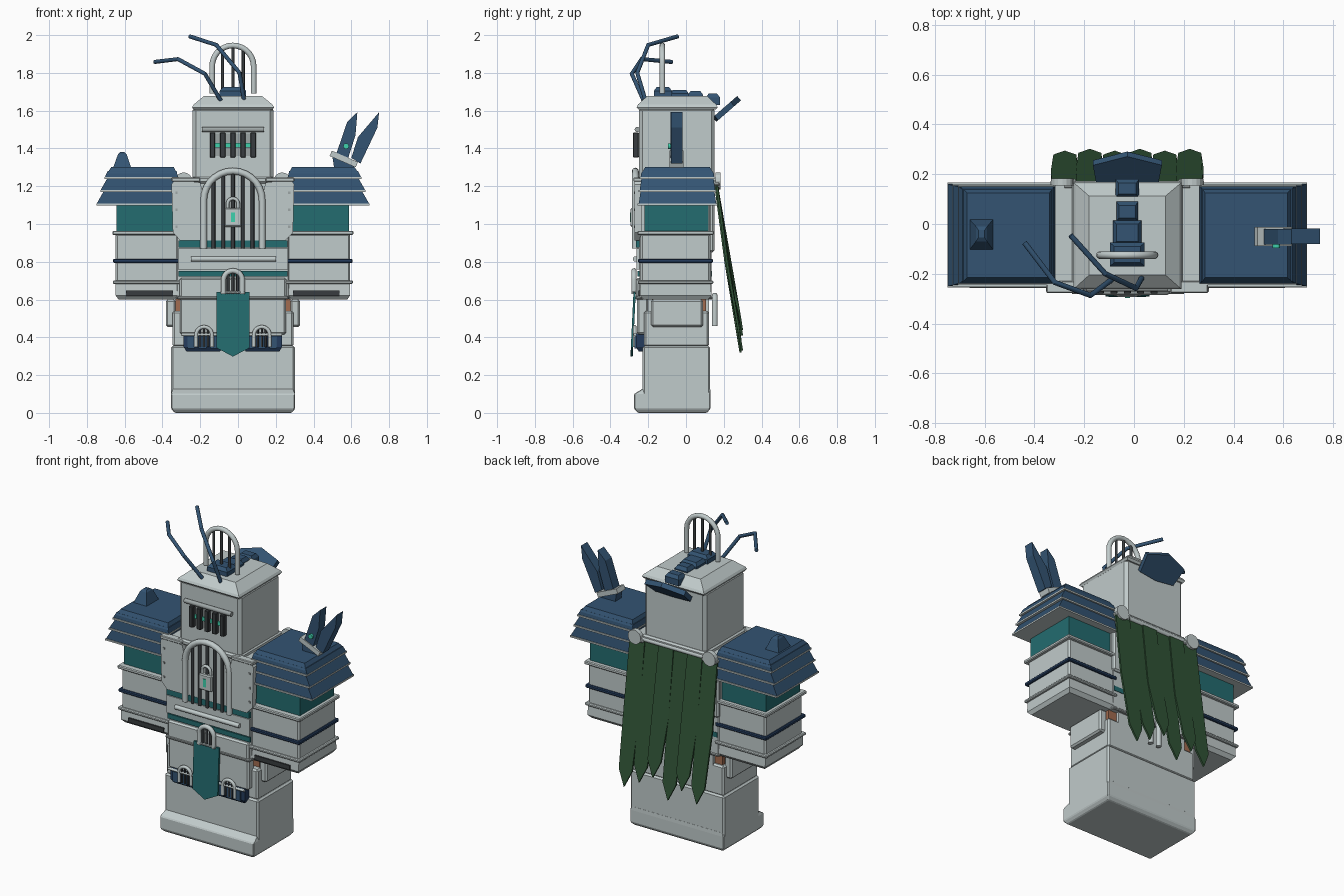
import bpy, bmesh, math

if "Cube" in bpy.data.objects:
    bpy.data.objects.remove(bpy.data.objects["Cube"])

CX = -0.027  # mirror plane of the body


def material(name, c):
    m = bpy.data.materials.new(name)
    m.diffuse_color = (*c, 1)
    m.use_nodes = True
    m.node_tree.nodes["Principled BSDF"].inputs["Base Color"].default_value = m.diffuse_color
    return m


STONE = material("pale_stone", (.53, .595, .595))
TRIM = material("grey_trim", (.34, .38, .38))
DARK = material("dark_iron", (.04, .046, .05))
NAVY = material("blue_armour", (.033, .088, .17))
DEEP = material("deep_blue", (.018, .046, .11))
TEAL = material("teal_cloth", (.017, .15, .16))
GREEN = material("green_cape", (.029, .086, .036))
GLOW = material("glow_green", (.05, .64, .42))
BROWN = material("brown_leather", (.36, .15, .08))


def finish(bm, name, mat, bevel=0):
    bmesh.ops.recalc_face_normals(bm, faces=bm.faces)
    me = bpy.data.meshes.new(name)
    bm.to_mesh(me)
    bm.free()
    me.materials.append(mat)
    ob = bpy.data.objects.new(name, me)
    bpy.context.collection.objects.link(ob)
    if bevel:
        b = ob.modifiers.new("bevel", 'BEVEL')
        b.width, b.segments = bevel, 1
    return ob


def loft(name, mat, rects, bevel=0):
    """Stack of rectangles (x0, x1, y0, y1, z) joined into a solid."""
    bm = bmesh.new()
    rings = [[bm.verts.new(p) for p in ((a, c, z), (b, c, z), (b, d, z), (a, d, z))]
             for a, b, c, d, z in rects]
    for lo, hi in zip(rings, rings[1:]):
        for i in range(4):
            bm.faces.new((lo[i], lo[(i + 1) % 4], hi[(i + 1) % 4], hi[i]))
    bm.faces.new(rings[0])
    bm.faces.new(rings[-1])
    return finish(bm, name, mat, bevel)


def box(name, mat, x0, x1, y0, y1, z0, z1, bevel=0):
    return loft(name, mat, [(x0, x1, y0, y1, z0), (x0, x1, y0, y1, z1)], bevel)


def slab(name, mat, pts, off):
    """Polygon of 3D points thickened along an offset vector."""
    bm = bmesh.new()
    lo = [bm.verts.new(p) for p in pts]
    hi = [bm.verts.new([a + b for a, b in zip(p, off)]) for p in pts]
    n = len(pts)
    bm.faces.new(lo)
    bm.faces.new(hi)
    for i in range(n):
        bm.faces.new((lo[i], lo[(i + 1) % n], hi[(i + 1) % n], hi[i]))
    return finish(bm, name, mat)


def plate(name, mat, xz, y0, y1):
    return slab(name, mat, [(x, y0, z) for x, z in xz], (0, y1 - y0, 0))


def tube(name, mat, pts, r, res=5):
    cu = bpy.data.curves.new(name, 'CURVE')
    cu.dimensions, cu.bevel_depth, cu.bevel_resolution = '3D', r, res
    cu.use_fill_caps = True
    sp = cu.splines.new('POLY')
    sp.points.add(len(pts) - 1)
    for p, co in zip(sp.points, pts):
        p.co = (*co, 1)
    cu.materials.append(mat)
    ob = bpy.data.objects.new(name, cu)
    bpy.context.collection.objects.link(ob)
    bpy.ops.object.select_all(action='DESELECT')
    ob.select_set(True)
    bpy.context.view_layer.objects.active = ob
    bpy.ops.object.convert(target='MESH')
    bpy.ops.object.shade_smooth_by_angle()


def arch(name, x, y, z0, top, w, r, mat=STONE, bars=0):
    """Shackle-shaped tube with optional upright bars inside."""
    zc = top - w
    arc = [(x - w * math.cos(math.pi * i / 14), y, zc + w * math.sin(math.pi * i / 14)) for i in range(15)]
    tube(name, mat, [(x - w, y, z0)] + arc + [(x + w, y, z0)], r)
    for i in range(bars):
        dx = w * (2 * (i + 1) / (bars + 1) - 1)
        h = zc + math.sqrt(w * w - dx * dx)
        tube(f"{name}_bar_{i}", DARK, [(x + dx, y, z0), (x + dx, y, h)], r * .55)


def disc(name, mat, x, y, z, r, depth):
    plate(name, mat, [(x + r * math.cos(i * math.pi / 8), z + r * math.sin(i * math.pi / 8))
                      for i in range(16)], y, y + depth)


def mx(side, a, b):
    """Span given for the left side, mirrored when side is +1."""
    return (a, b) if side < 0 else (2 * CX - b, 2 * CX - a)


# legs, boots and lower torso
loft("boots", STONE, [(-.335, .285, -.255, .11, 0), (-.354, .302, -.275, .13, .022),
                      (-.354, .302, -.275, .13, .10), (-.345, .292, -.23, .128, .128)], .005)
box("legs", STONE, -.354, .302, -.23, .128, .09, .355, .01)
box("thighs", STONE, -.347, .293, -.222, .122, .35, .54, .01)
box("hips", BROWN, -.33, .278, -.18, .105, .50, .66)
box("pelvis", STONE, -.275, .22, -.222, .122, .50, .66)

# torso
box("torso", STONE, -.33, .276, -.245, .135, .60, 1.225, .01)
box("torso_back_plate", STONE, -.33, .276, .12, .15, .85, 1.22, .01)
box("collar", STONE, CX - .222, CX + .222, -.262, .165, 1.215, 1.25, .01)
box("waist_band", TEAL, -.315, .262, -.256, .138, .722, .752)
box("chest_band", TEAL, -.315, .262, -.264, .138, .875, .912)
box("belly_plate", STONE, -.318, .264, -.262, -.20, .76, .87)
box("belt_plate", STONE, -.31, .256, -.264, -.20, .605, .715, .01)
box("belt_rim", TRIM, -.322, .268, -.268, .14, .60, .618, .005)
tube("belly_bar", STONE, [(-.25, -.268, .815), (.20, -.268, .815)], .014)

# arched chest gate
gate = [(CX - .155 * math.cos(i * math.pi / 12), 1.125 + .155 * math.sin(i * math.pi / 12)) for i in range(13)]
plate("gate_panel", STONE, [(CX - .155, .912)] + gate + [(CX + .155, .912)], -.262, -.24)
arch("chest_gate", CX, -.268, .87, 1.28, .155, .018, STONE, 5)
box("gate_lock", STONE, CX - .045, CX + .045, -.293, -.262, .985, 1.085, .006)
box("lock_keyhole", GLOW, CX - .01, CX + .01, -.297, -.292, 1.01, 1.06)
arch("lock_shackle", CX, -.278, 1.08, 1.135, .028, .009)

for s, tag in ((-1, "left"), (1, "right")):
    # chest wing plate with rim and rivets
    xs = [-.352, -.335, -.20, -.185, -.185, -.305, -.345]
    zs = [1.21, 1.235, 1.22, 1.16, .912, .912, .955]
    plate(f"{tag}_chest_plate", STONE, [(x if s < 0 else 2 * CX - x, z) for x, z in zip(xs, zs)], -.272, -.235)
    a, b = mx(s, -.352, -.20)
    box(f"{tag}_chest_rim", STONE, a, b, -.278, -.23, 1.224, 1.245, .004)
    for z in (.98, 1.07, 1.16):
        a, b = mx(s, -.332, -.32)
        box(f"{tag}_rivet_{z}", TRIM, a, b, -.276, -.27, z, z + .012)
    a, b = mx(s, -.335, -.23)
    box(f"{tag}_shoulder_strap", STONE, a, b, -.25, .18, 1.20, 1.225, .008)
    # arm
    a, b = mx(s, -.642, -.335)
    box(f"{tag}_upper_arm", TEAL, a, b, -.22, .12, .92, 1.14)
    a, b = mx(s, -.648, -.315)
    box(f"{tag}_forearm", STONE, a, b, -.24, .13, .685, .95, .01)
    c, d = mx(s, -.632, -.325)
    loft(f"{tag}_cuff", STONE, [(c, d, -.225, .115, .60), (a, b, -.245, .135, .622), (a, b, -.24, .13, .69)])
    for part, z, h, mat, o in (("top_rim", .953, .011, STONE, .017), ("band", .805, .011, DEEP, .013),
                               ("cuff_rim", .692, .009, STONE, .015)):
        box(f"{tag}_arm_{part}", mat, a - o, b + o, -.24 - o, .13 + o, z - h, z + h, .005)
    a, b = mx(s, -.592, -.345)
    box(f"{tag}_cuff_plate", DARK, a, b, -.252, -.235, .62, .648)
    # layered shoulder armour with pale edges
    for i, (lo, hi, o0, o1) in enumerate(((1.108, 1.175, -.748, -.71), (1.18, 1.245, -.727, -.69),
                                          (1.248, 1.28, -.705, -.69))):
        a, b = mx(s, o0, -.318)
        c, d = mx(s, o1, -.325)
        g = .005 * i
        loft(f"{tag}_shoulder_tier_{i}", NAVY, [(a, b, -.25 + g, .16 - g, lo), (c, d, -.24 + g, .15 - g, hi)])
        box(f"{tag}_shoulder_edge_{i}", STONE, a - .002, b + .002, -.256 + g, .166 - g, lo - .01, lo)
    a, b = mx(s, -.70, -.318)
    c, d = mx(s, -.67, -.34)
    loft(f"{tag}_shoulder_cap", NAVY, [(a, b, -.24, .15, 1.25), (a + .006, b - .006, -.237, .147, 1.268),
                                       (c, d, -.215, .125, 1.302)])
    # hip plates
    a, b = mx(s, -.382, -.33)
    box(f"{tag}_hip_plate", STONE, a, b, -.185, .09, .455, .60, .01)
    # front skirt panels with small gates
    a, b = mx(s, -.308, -.09)
    box(f"{tag}_skirt_plate", STONE, a, b, -.26, -.20, .415, .61, .01)
    a, b = mx(s, -.288, -.08)
    loft(f"{tag}_skirt_base", DEEP, [(a + .015, b - .015, -.25, -.2, .325), (a, b, -.265, -.2, .35),
                                     (a, b, -.265, -.2, .42)])
    for i in range(3):
        box(f"{tag}_skirt_stud_{i}", NAVY, a + .02 + i * .06, a + .06 + i * .06, -.272, -.26, .34, .405)
    gx = sum(mx(s, -.235, -.125)) / 2
    arch(f"{tag}_skirt_gate", gx, -.272, .35, .455, .042, .010, STONE, 3)
    tube(f"{tag}_skirt_rail", STONE, [(a - .01, -.27, .415), (b, -.27, .415)], .008)
    # cape clasp
    disc(f"{tag}_cape_clasp", STONE, sum(mx(s, -.33, -.245)) / 2, .155, 1.228, .045, .028)

# loincloth and its gate
slab("loincloth", TEAL, [(-.115, -.278, .64), (.062, -.278, .64), (.062, -.292, .345), (CX, -.294, .298),
                         (-.115, -.292, .345)], (0, .012, 0))
arch("loin_gate", CX, -.275, .63, .752, .05, .014, STONE, 3)
box("loin_clasp", STONE, CX - .065, CX + .065, -.285, -.255, .632, .645, .004)
arch("back_gate", CX, .152, .46, .62, .03, .016)

# head
box("head", STONE, -.24, .188, -.248, .152, 1.23, 1.62, .018)
loft("head_roof", STONE, [(-.235, .183, -.25, .158, 1.605), (-.243, .191, -.262, .168, 1.618),
                          (-.235, .183, -.255, .16, 1.632), (-.18, .126, -.205, .112, 1.678)])
tube("brow_bar", TRIM, [(-.19, -.258, 1.50), (.137, -.258, 1.50)], .014)
box("visor_recess", TRIM, -.147, .093, -.254, -.24, 1.36, 1.48)
box("visor_glow", GLOW, -.14, .086, -.262, -.25, 1.406, 1.43)
for i in range(5):
    x = CX + (i - 2) * .054
    box(f"visor_bar_{i}", DARK, x - .014, x + .014, -.28, -.25, 1.352, 1.485, .003)

# crest blocks, head gate, rear fan
for i, (w, y0, y1, z) in enumerate(((.07, -.17, -.075, 1.725), (.058, -.085, .015, 1.71),
                                    (.044, .01, .09, 1.705), (.048, .105, .18, 1.69))):
    loft(f"crest_block_{i}", NAVY, [(CX - w, CX + w, y0, y1, 1.63), (CX - w, CX + w, y0, y1, z - .02),
                                    (CX - w * .75, CX + w * .75, y0 + .015, y1 - .015, z)])
arch("head_gate", CX, -.125, 1.69, 1.945, .11, .015, STONE, 3)
fan = [(-.15, .165), (-.165, .25), (CX, .285), (.112, .25), (.096, .165), (CX, .155)]
slab("rear_fan", NAVY, [(x, y + .006, 1.55 + (y - .165) * .87) for x, y in fan], (0, -.02, .023))

# antennae
tube("long_antenna", NAVY, [(-.092, -.225, 1.655), (-.175, -.287, 1.795), (-.318, -.235, 1.873), (-.44, -.075, 1.858)], .011)
tube("tall_antenna", NAVY, [(.032, -.215, 1.655), (.008, -.258, 1.80), (-.115, -.20, 1.948), (-.255, -.045, 1.993)], .011)

# shoulder spike and twin horns
loft("shoulder_spike", NAVY, [(-.662, -.565, -.105, .02, 1.295), (-.635, -.59, -.07, -.01, 1.37), (-.625, -.60, -.055, -.025, 1.38)])
plate("inner_horn", NAVY, [(.52, 1.37), (.578, 1.54), (.632, 1.592), (.622, 1.47), (.582, 1.345)], -.082, -.02)
plate("outer_horn", NAVY, [(.60, 1.35), (.635, 1.46), (.747, 1.592), (.738, 1.51), (.648, 1.32)], -.08, -.018)
plate("horn_band", STONE, [(.485, 1.36), (.497, 1.388), (.635, 1.328), (.623, 1.30)], -.088, -.012)
plate("horn_socket", NAVY, [(.50, 1.355), (.615, 1.305), (.60, 1.29), (.51, 1.29)], -.08, -.02)
disc("horn_gem", GLOW, .572, -.096, 1.412, .015, .016)

# cape of overlapping pointed strips
tube("cape_bar", STONE, [(-.28, .158, 1.22), (.226, .158, 1.22)], .014)
ends = (.36, .42, .33, .45, .39, .34)
for i, e in enumerate(ends):
    x = -.278 + i * .1004
    w, y0 = .056, .148 + .007 * (i % 2)
    y1 = y0 + .135
    slab(f"cape_strip_{i}", GREEN, [(x - w + .004, y0, 1.22), (x + w - .004, y0, 1.22), (x + w, y0 + .055, .80),
                                    (x + w * .82, y1 - .016, e + .09), (x, y1, e - .01),
                                    (x - w * .82, y1 - .016, e + .09), (x - w, y0 + .055, .80)], (0, .012, 0))
